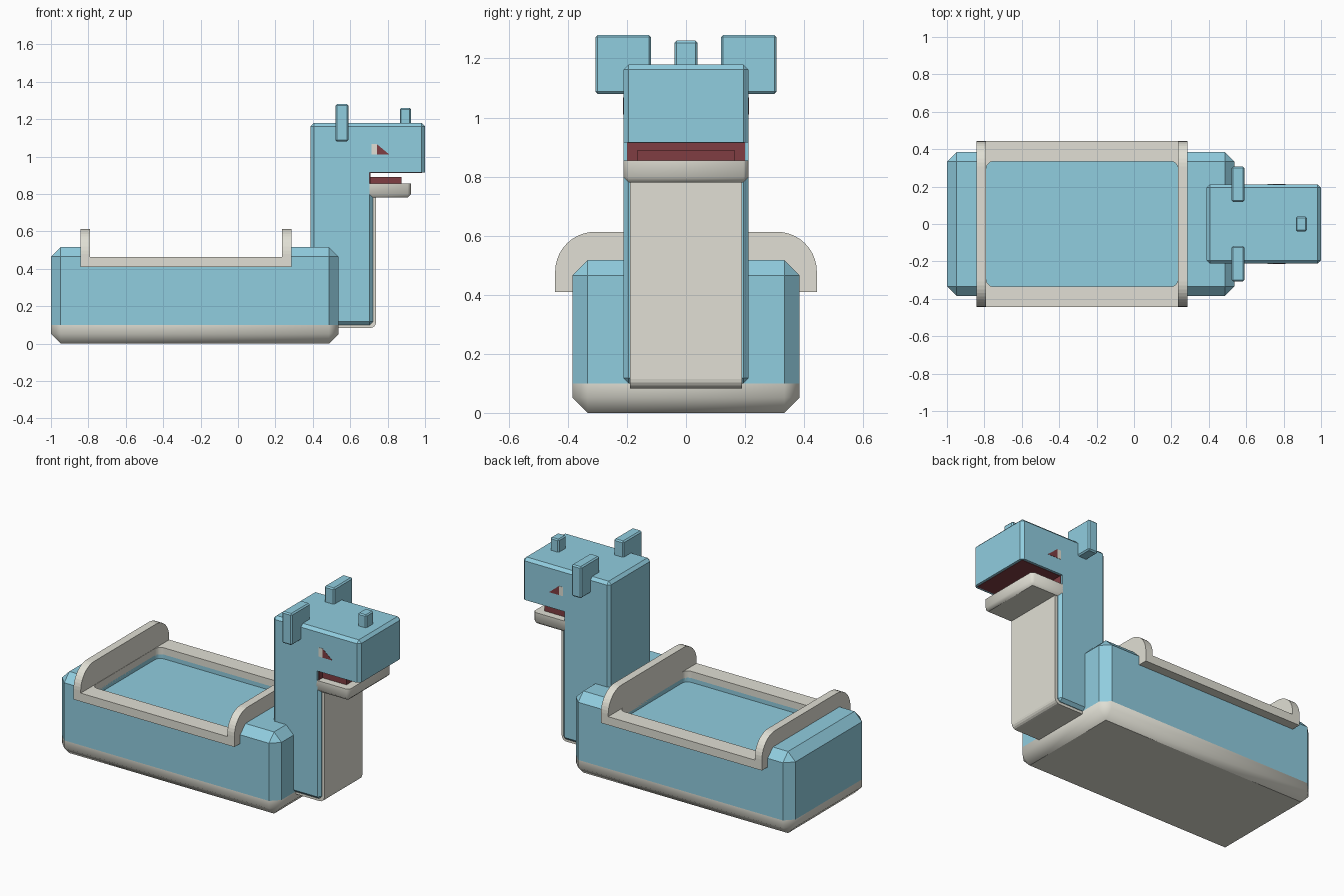
import bpy, bmesh, math
from mathutils import Vector

if "Cube" in bpy.data.objects:
    bpy.data.objects.remove(bpy.data.objects["Cube"], do_unlink=True)


def material(name, rgb):
    m = bpy.data.materials.new(name)
    m.use_nodes = True
    m.diffuse_color = (*rgb, 1)
    m.node_tree.nodes["Principled BSDF"].inputs["Base Color"].default_value = (*rgb, 1)
    return m


BLUE = material("sky_blue", (0.28, 0.61, 0.74))
CREAM = material("warm_cream", (0.75, 0.74, 0.66))
RED = material("mouth_red", (0.215, 0.048, 0.055))


def prism(name, outline, start, end, mat, bevel=0, keep=None):
    """Extrude a closed outline from start to end; chamfer the edges that keep() accepts."""
    bm = bmesh.new()
    face = bm.faces.new([bm.verts.new(Vector(p) + Vector(start)) for p in outline])
    out = bmesh.ops.extrude_face_region(bm, geom=[face])
    verts = [v for v in out["geom"] if isinstance(v, bmesh.types.BMVert)]
    bmesh.ops.translate(bm, verts=verts, vec=Vector(end) - Vector(start))
    bmesh.ops.recalc_face_normals(bm, faces=bm.faces)
    if bevel:
        edges = [e for e in bm.edges if keep is None or keep(*(v.co for v in e.verts))]
        bmesh.ops.bevel(bm, geom=edges, offset=bevel, segments=1,
                        affect='EDGES', profile=0.5)
    bmesh.ops.recalc_face_normals(bm, faces=bm.faces)
    mesh = bpy.data.meshes.new(name)
    bm.to_mesh(mesh)
    bm.free()
    mesh.materials.append(mat)
    ob = bpy.data.objects.new(name, mesh)
    bpy.context.collection.objects.link(ob)
    return ob


def box(name, x, y, z, mat, bevel=0, keep=None):
    outline = [(x[0], 0, z[0]), (x[1], 0, z[0]), (x[1], 0, z[1]), (x[0], 0, z[1])]
    return prism(name, outline, (0, y[0], 0), (0, y[1], 0), mat, bevel, keep)


def cut(target, cutter):
    cutter.hide_render = True
    mod = target.modifiers.new("cut", 'BOOLEAN')
    mod.operation = 'DIFFERENCE'
    mod.solver = 'EXACT'
    mod.object = cutter
    bpy.context.view_layer.objects.active = target
    bpy.ops.object.modifier_apply(modifier=mod.name)
    bpy.data.objects.remove(cutter, do_unlink=True)


def arc(cx, cy, r, a0, a1, steps=8):
    angles = [math.radians(a0 + (a1 - a0) * i / steps) for i in range(steps + 1)]
    return [(cx + r * math.cos(a), cy + r * math.sin(a)) for a in angles]


# Rounded seat opening, used in the frame and as a recess in the body
r = 0.04
x0, x1, y1 = -0.79 + r, 0.235 - r, 0.335 - r
opening = (arc(x1, y1, r, 0, 90) + arc(x0, y1, r, 90, 180)
           + arc(x0, -y1, r, 180, 270) + arc(x1, -y1, r, 270, 360))


def cut_opening(target, mat):
    cut(target, prism("opening_cutter", [(x, y, 0) for x, y in opening],
                      (0, 0, 0.393), (0, 0, 0.7), mat))


# Body: chamfered block with a seat notch and a cream underside
body = box("body", (-1, 0.538), (-0.385, 0.385), (0, 0.517), BLUE, 0.052)
cut(body, box("notch_cutter", (-0.82, 0.265), (-0.6, 0.6), (0.42, 0.8), BLUE))
cut_opening(body, BLUE)
body.data.materials.append(CREAM)
bm = bmesh.new()
bm.from_mesh(body.data)
bmesh.ops.bisect_plane(bm, geom=bm.verts[:] + bm.edges[:] + bm.faces[:],
                       plane_co=(0, 0, 0.1), plane_no=(0, 0, 1))
for f in bm.faces:
    low = f.calc_center_median().z < 0.1
    f.material_index = 1 if low else 0
    f.smooth = low and f.normal.z > -0.9
bm.to_mesh(body.data)
bm.free()

# Seat frame
frame = box("seat_frame", (-0.835, 0.28), (-0.443, 0.443), (0.41, 0.463), CREAM)
cut_opening(frame, CREAM)

# Rounded boards at both ends of the seat
board = ([(0.443, 0.41)] + arc(0.308, 0.478, 0.135, 0, 90, 10)
         + arc(-0.308, 0.478, 0.135, 90, 180, 10) + [(-0.443, 0.41)])
for name, x in (("seat_board_back", -0.842), ("seat_board_front", 0.235)):
    prism(name, [(0, y, z) for y, z in board], (x, 0, 0), (x + 0.05, 0, 0), CREAM)

# Neck and head in one stepped block, left sharp around the mouth
profile = [(0.388, 0.1), (0.722, 0.1), (0.722, 0.82), (0.703, 0.82),
           (0.703, 0.915), (1, 0.915), (1, 1.18), (0.388, 1.18)]
prism("neck_and_head", [(x, 0, z) for x, z in profile],
      (0, -0.212, 0), (0, 0.212, 0), BLUE, 0.018,
      lambda a, b: not (0.8 < a.z < 0.93 and 0.8 < b.z < 0.93))

# Chest panel, wrapping under the neck
panel = ([(0.46, 0.083)] + arc(0.706, 0.115, 0.032, 270, 360, 4)
         + [(0.738, 0.8), (0.46, 0.8)])
prism("chest_panel", [(x, 0, z) for x, z in panel], (0, -0.19, 0), (0, 0.19, 0), CREAM)

# Mouth: the jaw is chamfered below and at its front corners
jaw = box("lower_jaw", (0.7, 0.925), (-0.212, 0.212), (0.78, 0.855), CREAM, 0.018,
          lambda a, b: max(a.x, b.x) > 0.9 and min(a.z, b.z) < 0.8)
for p in jaw.data.polygons:
    p.use_smooth = abs(p.normal.z) < 0.9 and p.normal.x > -0.9
box("tongue", (0.7, 0.875), (-0.165, 0.165), (0.85, 0.89), RED)
box("mouth_back", (0.7, 0.708), (-0.2, 0.2), (0.85, 0.916), RED)
box("mouth_roof", (0.703, 0.985), (-0.197, 0.197), (0.913, 0.918), RED)

# Horn
box("nose_horn", (0.865, 0.925), (-0.039, 0.039), (1.15, 1.26), BLUE, 0.007)

# Ears and eyes on both sides
white = [(0.714, 1.01), (0.742, 1.01), (0.742, 1.067), (0.714, 1.067)]
pupil = [(0.742, 1.01), (0.81, 1.01), (0.742, 1.067)]
for side, s in (("right", -1), ("left", 1)):
    box("ear_" + side, (0.521, 0.59), sorted((s * 0.118, s * 0.307)),
        (1.08, 1.28), BLUE, 0.008)
    depth = (0, s * 0.21, 0), (0, s * 0.2135, 0)
    prism("eye_white_" + side, [(x, 0, z) for x, z in white], *depth, CREAM)
    prism("eye_pupil_" + side, [(x, 0, z) for x, z in pupil], *depth, RED)
